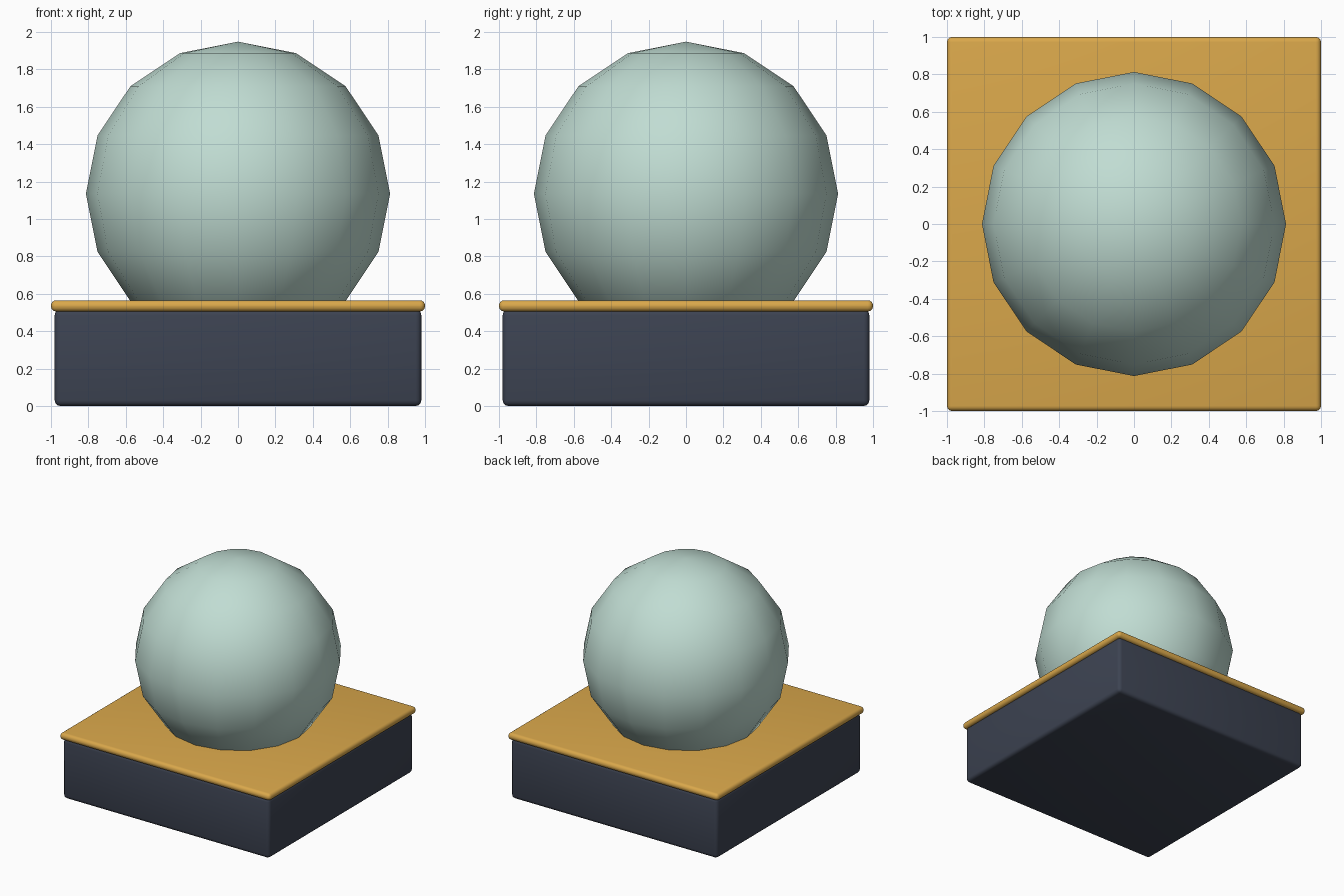
import bpy
import math

if "Cube" in bpy.data.objects:
    bpy.data.objects.remove(bpy.data.objects["Cube"])


def material(name, rgb):
    m = bpy.data.materials.new(name)
    m.diffuse_color = (*rgb, 1.0)
    m.use_nodes = True
    m.node_tree.nodes["Principled BSDF"].inputs["Base Color"].default_value = m.diffuse_color
    return m


def finish(obj, name, mat):
    obj.name = name
    obj.data.materials.append(mat)


def rounded_box(name, half, z0, z1, bevel, segments, mat):
    bpy.ops.mesh.primitive_cube_add(size=1, location=(0, 0, (z0 + z1) / 2))
    obj = bpy.context.object
    obj.scale = (2 * half, 2 * half, z1 - z0)
    bpy.ops.object.transform_apply(location=False, rotation=False, scale=True)
    finish(obj, name, mat)
    mod = obj.modifiers.new("rounded_edges", 'BEVEL')
    mod.width = bevel
    mod.segments = segments
    bpy.ops.object.modifier_apply(modifier=mod.name)
    bpy.ops.object.shade_smooth_by_angle(angle=math.radians(35))


slate = material("dark_slate", (0.046, 0.056, 0.084))
gold = material("warm_gold", (0.70, 0.39, 0.07))
mint = material("pale_mint", (0.53, 0.72, 0.65))

# Square base and the overhanging lid on it
rounded_box("base", 0.98, 0.0, 0.515, 0.03, 3, slate)
rounded_box("lid", 1.0, 0.505, 0.565, 0.028, 4, gold)

# Coarse smooth-shaded globe, sunk partly into the lid
bpy.ops.mesh.primitive_uv_sphere_add(segments=16, ring_count=8, radius=0.813,
                                     location=(0, 0, 1.135))
globe = bpy.context.object
finish(globe, "globe", mint)
bpy.ops.object.shade_smooth()
